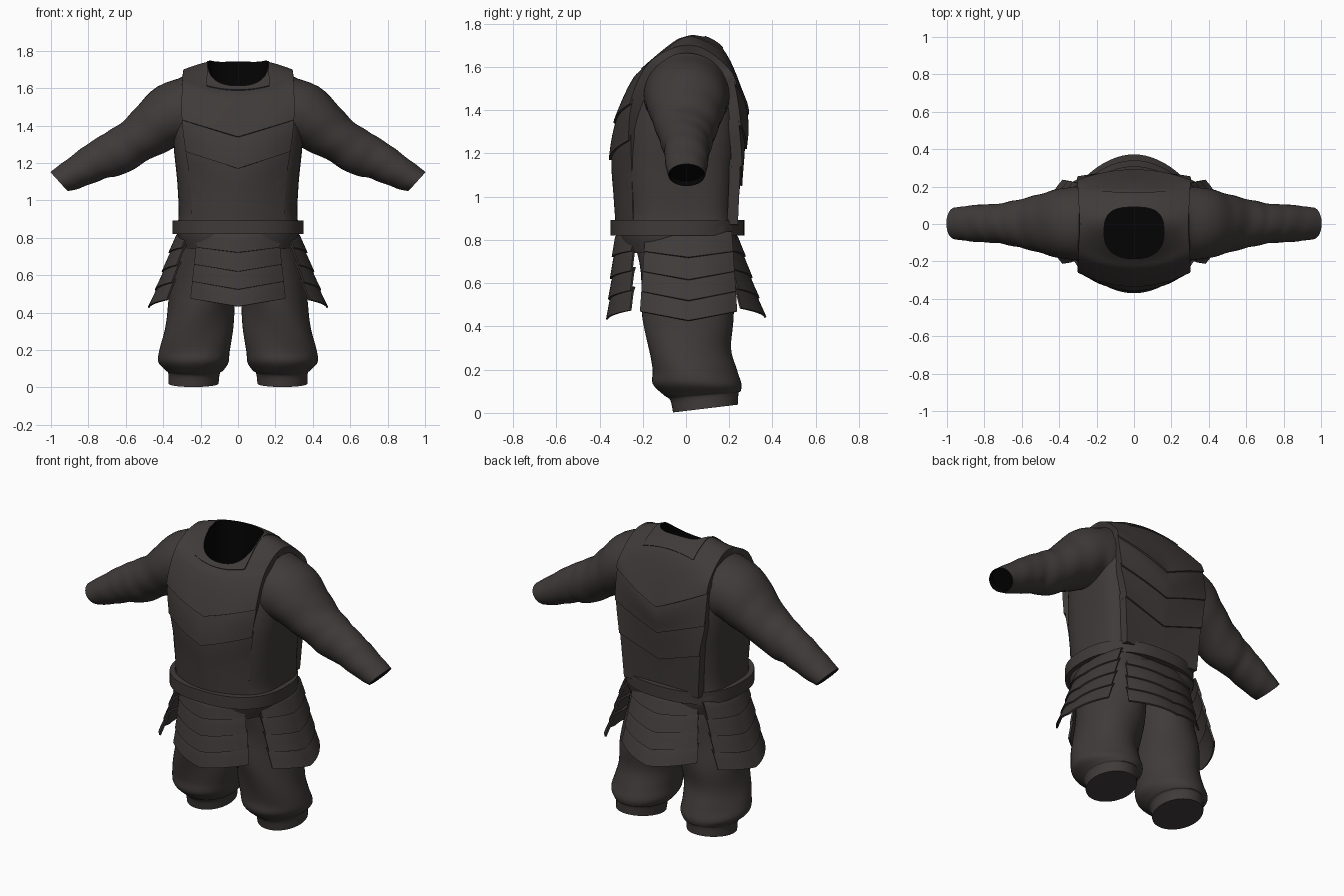
import bpy, bmesh, math
from mathutils import Vector

if "Cube" in bpy.data.objects:
    bpy.data.objects.remove(bpy.data.objects["Cube"])

def material(name, rgb):
    m = bpy.data.materials.new(name)
    m.diffuse_color = (*rgb, 1)
    m.use_nodes = True
    m.node_tree.nodes["Principled BSDF"].inputs["Base Color"].default_value = m.diffuse_color
    return m

CLOTH = material("dark charcoal", (0.050, 0.043, 0.041))
LINING = material("black lining", (0.001, 0.001, 0.001))

def spline(pts, t):
    """Catmull-Rom through equal-length tuples, t in 0..len-1"""
    i = max(0, min(int(t), len(pts) - 2))
    f = t - i
    b, c = pts[i], pts[i + 1]
    a = pts[i - 1] if i > 0 else [2 * q - r for q, r in zip(b, c)]
    d = pts[i + 2] if i + 2 < len(pts) else [2 * r - q for q, r in zip(b, c)]
    return [0.5 * (2 * q + (r - p) * f + (2 * p - 5 * q + 4 * r - s) * f * f
            + (3 * q - p - 3 * r + s) * f ** 3) for p, q, r, s in zip(a, b, c, d)]

def grid(name, rows, closed=False, caps=(False, False), dark_from=None, all_dark=False):
    """Mesh from rows of points; closed rows make a loft"""
    bm = bmesh.new()
    vs = [[bm.verts.new(p) for p in r] for r in rows]
    n = len(rows[0])
    for i in range(len(rows) - 1):
        for j in range(n if closed else n - 1):
            k = (j + 1) % n
            f = bm.faces.new((vs[i][j], vs[i][k], vs[i + 1][k], vs[i + 1][j]))
            if all_dark or (dark_from is not None and i >= dark_from):
                f.material_index = 1
    for on, r in zip(caps, (vs[0], vs[-1])):
        if on:
            f = bm.faces.new(r)
            if all_dark or (dark_from is not None and r is vs[-1]):
                f.material_index = 1
    if closed:
        bmesh.ops.remove_doubles(bm, verts=bm.verts, dist=1e-6)
        bmesh.ops.recalc_face_normals(bm, faces=bm.faces)
    me = bpy.data.meshes.new(name)
    bm.to_mesh(me)
    bm.free()
    me.materials.append(CLOTH)
    me.materials.append(LINING)
    ob = bpy.data.objects.new(name, me)
    bpy.context.collection.objects.link(ob)
    return ob

def smooth(ob, angle=35):
    bpy.ops.object.select_all(action='DESELECT')
    ob.select_set(True)
    bpy.context.view_layer.objects.active = ob
    for m in list(ob.modifiers):
        bpy.ops.object.modifier_apply(modifier=m.name)
    bpy.ops.object.shade_smooth_by_angle(angle=math.radians(angle))

def oval(z, hx, yf, yb, n=2.7, nb=None, count=64):
    """Superellipse ring given half width, front y and back y; nb squares the back half"""
    cy, ry = (yf + yb) / 2, (yb - yf) / 2
    out = []
    for j in range(count):
        a = math.tau * j / count
        c, s = math.cos(a), math.sin(a)
        e = 2 / (nb if nb and s > 0 else n)
        out.append((hx * math.copysign(abs(c) ** e, c),
                    cy + ry * math.copysign(abs(s) ** e, s), z))
    return out

def thicken(ob, t):
    m = ob.modifiers.new("thickness", 'SOLIDIFY')
    m.thickness, m.offset = t, -1

def cut(ob, tool):
    m = ob.modifiers.new("neck hole", 'BOOLEAN')
    m.operation, m.solver, m.object = 'DIFFERENCE', 'EXACT', tool

# neck cutter, its walls become the black inside of the neck
cutter = grid("neck_cutter", [oval(z, 0.16, -0.185, 0.09, 2.4, 3) for z in (1.35, 1.95)],
              True, (True, True), all_dark=True)
cutter.hide_render = True

# under tunic body
BODY = [(0.74, .30, -.285, .215), (0.83, .325, -.31, .235), (0.93, .317, -.30, .225),
        (1.1, .325, -.315, .235), (1.3, .345, -.305, .25), (1.45, .345, -.265, .24),
        (1.55, .325, -.215, .215), (1.615, .295, -.15, .175), (1.65, .26, -.085, .14),
        (1.69, .19, -.04, .115)]
body = grid("tunic_body", [oval(*spline(BODY, i / 4), 2.7, 3.7) for i in range(37)],
            True, (True, True))
cut(body, cutter)
smooth(body)

# armour surface: centre y z, side y z, half width; front hem over shoulders to back hem
ARMOUR = [(-.325, .86, -.245, .87, .245), (-.335, 1.0, -.25, 1.09, .255),
          (-.345, 1.17, -.255, 1.26, .28), (-.325, 1.34, -.25, 1.43, .30),
          (-.255, 1.53, -.19, 1.595, .30), (-.185, 1.605, -.10, 1.67, .295),
          (-.03, 1.745, .0, 1.70, .29), (.07, 1.745, .09, 1.68, .295),
          (.19, 1.655, .19, 1.60, .30), (.282, 1.38, .225, 1.52, .305),
          (.272, 1.22, .245, 1.33, .30), (.25, 1.05, .25, 1.14, .27),
          (.235, .86, .24, .87, .25)]

def plate(name, s0, s1, flare0, flare1, kmax=1.0, lift=0.0, thick=.05):
    steps, cols, rows = int((s1 - s0) * 8) + 2, 24, []
    for i in range(steps + 1):
        f = i / steps
        s = s0 + (s1 - s0) * f
        ya, za, yb, zb, w = spline(ARMOUR, s)
        d = flare0 * max(0, 1 - f * (s1 - s0)) + flare1 * max(0, 1 - (1 - f) * (s1 - s0))
        d = (d + lift) * (-1 if s < 6 else 1)
        power = 1 + max(0, min(1, 3 - abs(s - 6)))   # V hems, rounded shoulders
        row = []
        for j in range(cols + 1):
            k = kmax * (2 * j / cols - 1)
            row.append((k * w, ya + (yb - ya) * k * k + d,
                        za + (zb - za) * abs(k) ** power + lift))
        rows.append(row)
    ob = grid(name, rows)
    thicken(ob, thick)
    return ob

# overlapping belly and back plates
for name, s0, s1, fa, fb in (("belly_plate_low", 0, 2.15, 0, 0), ("belly_plate_high", 2, 3.15, .012, 0),
                             ("back_plate_high", 8.85, 10, 0, .01), ("back_plate_mid", 9.85, 11, 0, .01),
                             ("back_plate_low", 10.85, 12, 0, 0)):
    smooth(plate(name, s0, s1, fa, fb))
# chest and shoulder yoke with the trim around the neck
yoke = plate("chest_and_shoulder_plate", 3, 9, .01, .01, thick=.075)
collar = plate("collar_trim", 4.8, 7.8, 0, 0, .57, .004, .02)
for ob in (yoke, collar):
    cut(ob, cutter)
    smooth(ob)

# sleeves: x, z, in-plane radius, y radius
ARM = [(.26, 1.47, .197, .2), (.36, 1.45, .172, .192), (.46, 1.38, .143, .168),
       (.56, 1.31, .122, .14), (.65, 1.255, .122, .12), (.73, 1.222, .108, .105),
       (.80, 1.185, .097, .102), (.89, 1.135, .082, .094), (.957, 1.10, .069, .085)]

def arm_ring(t, scale=1.0, back=0.0):
    x, z, r, ry = spline(ARM, t)
    p, q = spline(ARM, max(t - .1, 0)), spline(ARM, min(t + .1, 8))
    tan = Vector((q[0] - p[0], 0, q[1] - p[1])).normalized()
    if t > 7:   # the cuff is cut at a steeper angle
        tan = tan.lerp(Vector((.74, 0, -.67)), t - 7).normalized()
    n = Vector((-tan.z, 0, tan.x))
    c = Vector((x, 0.003, z)) - tan * back
    out = []
    for j in range(40):
        a = math.tau * j / 40
        fold = scale * (1 + .014 * math.sin(2 * a + 5 * t) * min(1, t / 2, max(0, 8 - t)))
        out.append(c + Vector((0, ry * fold * math.cos(a), 0)) + n * (r * fold * math.sin(a)))
    return out

rings = [arm_ring(i / 5) for i in range(41)] + [arm_ring(8, .985), arm_ring(8, .94, .03)]
sleeves = grid("sleeves", rings, True, (True, True), dark_from=41)
sleeves.modifiers.new("mirror", 'MIRROR').use_mirror_merge = False
smooth(sleeves)

# baggy trouser legs: z, centre x, centre y, radius x, radius y, hem tilt
LEG = [(.85, .14, -.03, .165, .22, 0), (.65, .165, 0, .178, .215, 0), (.45, .195, .015, .178, .212, 0),
       (.3, .215, .015, .183, .19, 0), (.2, .23, .035, .188, .195, 0), (.135, .235, .05, .188, .205, 0),
       (.092, .232, .075, .155, .178, .05), (.075, .235, .085, .138, .158, .1),
       (.02, .238, .09, .134, .15, .12)]
rings = []
for i in range(41):
    z, cx, cy, rx, ry, tilt = spline(LEG, i / 5)
    ring = []
    for j in range(48):
        a = math.tau * j / 48
        fold = 1 + .03 * math.sin(3 * a + 14 * z) * min(1, max(0, (z - .08) * 10))
        y = ry * fold * math.sin(a)
        ring.append((cx + rx * fold * math.cos(a), cy + y, max(0, z + tilt * y)))
    rings.append(ring)
legs = grid("trouser_legs", rings, True, (True, True))
legs.modifiers.new("mirror", 'MIRROR').use_mirror_merge = False
smooth(legs)

# belt
low, high = oval(.82, .27, -.26, .2), oval(.893, .27, -.26, .2)
smooth(grid("belt", [low, oval(.82, .35, -.35, .27, 2.4), oval(.893, .35, -.35, .27, 2.4),
                     high, low], True))

# skirt panels of four overlapping lames each
def skirt(name, ox, oy, o0, o1, w0, w1, c0, c1, z1, shift=0.0):
    tx, ty = oy, -ox
    for i in range(4):
        rows = []
        for f in (0, .25, .5, .75, 1):
            t = max(0, (i - .2 + 1.2 * f) / 4)
            out = o0 + (o1 - o0) * t + .01 * (f - 1) - (.005 if f == 0 else 0)
            row = []
            for j in range(17):
                k = j / 8 - 1
                o = out - (c0 + (c1 - c0) * t) * k * k
                u = k * (w0 + (w1 - w0) * t)
                row.append((ox * o + tx * u, oy * o + ty * u + shift,
                            .84 - (.84 - z1) * t - .042 * (1 - abs(k)) * min(1, .4 + t)))
            rows.append(row)
        ob = grid(f"{name}_lame_{i + 1}", rows)
        thicken(ob, .01)
        smooth(ob)

skirt("front_skirt", 0, -1, .335, .37, .215, .255, .085, .11, .475)
skirt("back_skirt", 0, 1, .245, .372, .215, .255, .05, .115, .485)
for side, sx in (("right", 1), ("left", -1)):
    skirt(side + "_skirt", sx, 0, .335, .482, .2, .225, .06, .1, .47, .012)

bpy.data.objects.remove(cutter)
